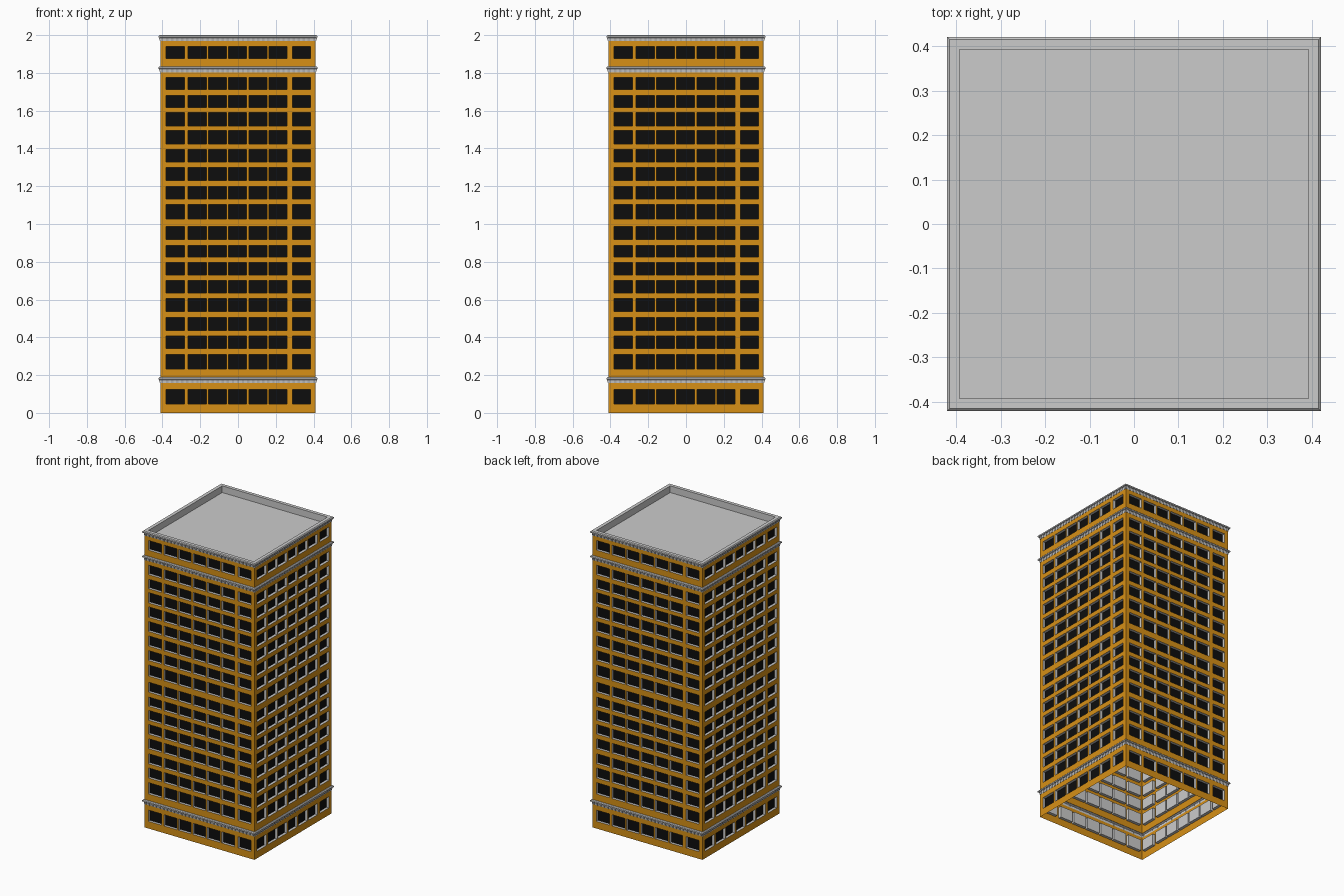
import bpy, bmesh, math
from mathutils import Matrix

if "Cube" in bpy.data.objects:
    bpy.data.objects.remove(bpy.data.objects["Cube"])

WALL, PANE, BACK = 0.41, 0.392, 0.3905

# window columns (left, right) shared by all four sides
COLS = [(-.382, -.283), (-.265, -.167), (-.157, -.062), (-.050, .045),
        (.057, .153), (.165, .260), (.288, .383)]
# window rows (bottom, top) in each wall band
BASE_ROWS = [(.048, .124)]
MAIN_ROWS = [(.233, .309), (.340, .408), (.437, .504), (.538, .605), (.636, .701),
             (.730, .796), (.824, .886), (.919, .986), (1.027, 1.102), (1.133, 1.199),
             (1.229, 1.298), (1.328, 1.395), (1.424, 1.494), (1.520, 1.590),
             (1.616, 1.680), (1.711, 1.775)]
TOP_ROWS = [(1.876, 1.941)]


def material(name, rgb):
    m = bpy.data.materials.new(name)
    m.diffuse_color = (*rgb, 1)
    m.use_nodes = True
    m.node_tree.nodes["Principled BSDF"].inputs["Base Color"].default_value = m.diffuse_color
    return m


def finish(name, bm, mat=None):
    me = bpy.data.meshes.new(name)
    bm.to_mesh(me)
    bm.free()
    ob = bpy.data.objects.new(name, me)
    bpy.context.collection.objects.link(ob)
    if mat:
        me.materials.append(mat)
    return ob


def face(bm, pts):
    return bm.faces.new([bm.verts.new(p) for p in pts])


def four_sides(bm):
    """Copy the front geometry round to the other three sides."""
    src = bm.verts[:] + bm.edges[:] + bm.faces[:]
    for k in (1, 2, 3):
        new = bmesh.ops.duplicate(bm, geom=src)["geom"]
        verts = [g for g in new if isinstance(g, bmesh.types.BMVert)]
        bmesh.ops.rotate(bm, verts=verts, matrix=Matrix.Rotation(k * math.pi / 2, 3, 'Z'))
    bmesh.ops.remove_doubles(bm, verts=bm.verts[:], dist=1e-5)


def rect(bm, u0, u1, z0, z1, d):
    return face(bm, [(u0, -d, z0), (u1, -d, z0), (u1, -d, z1), (u0, -d, z1)])


def wall(name, z0, z1, rows, mat):
    """Thin wall sheet with a grid of window openings."""
    us = [-WALL] + [u for c in COLS for u in c] + [WALL]
    zs = [z0] + [z for r in rows for z in r] + [z1]
    bm = bmesh.new()
    for i in range(len(us) - 1):
        for j in range(len(zs) - 1):
            if not (i % 2 and j % 2):
                rect(bm, us[i], us[i + 1], zs[j], zs[j + 1], WALL)
    four_sides(bm)
    finish(name, bm, mat)


def square_sweep(name, profile, cap=False):
    """Sweep (radius, z) points round the square plan."""
    bm = bmesh.new()
    for (a, za), (b, zb) in zip(profile, profile[1:]):
        face(bm, [(-a, -a, za), (a, -a, za), (b, -b, zb), (-b, -b, zb)])
    four_sides(bm)
    if cap:
        r, z = profile[-1]
        face(bm, [(-r, -r, z), (r, -r, z), (r, r, z), (-r, r, z)])
        bmesh.ops.remove_doubles(bm, verts=bm.verts[:], dist=1e-5)
    finish(name, bm)


def brackets(name, z):
    """Row of small wedge brackets under a cornice lip."""
    bm = bmesh.new()
    n, w = 31, .006
    prof = [(WALL, z), (.413, z), (.4185, z + .017), (WALL, z + .017)]
    for i in range(n):
        u = -.402 + .804 * i / (n - 1)
        a = [bm.verts.new((u - w, -d, h)) for d, h in prof]
        b = [bm.verts.new((u + w, -d, h)) for d, h in prof]
        bm.faces.new(a)
        bm.faces.new(b[::-1])
        for k in range(4):
            m = (k + 1) % 4
            bm.faces.new((a[m], a[k], b[k], b[m]))
    bmesh.ops.recalc_face_normals(bm, faces=bm.faces[:])
    four_sides(bm)
    finish(name, bm)


ochre = material("ochre_wall", (.68, .28, .008))
black = material("dark_glass", (.004, .004, .004))

# walls
wall("base_wall", 0, .157, BASE_ROWS, ochre)
wall("main_wall", .188, 1.805, MAIN_ROWS, ochre)
wall("top_wall", 1.835, 1.968, TOP_ROWS, ochre)

# grey recessed window boxes and dark panes
boxes, panes = bmesh.new(), bmesh.new()
for z0, z1 in BASE_ROWS + MAIN_ROWS + TOP_ROWS:
    for u0, u1 in COLS:
        rect(panes, u0, u1, z0, z1, PANE)
        rect(boxes, u0, u1, z0, z1, BACK).normal_flip()
        c = [(u0, z0), (u1, z0), (u1, z1), (u0, z1)]
        for (a, za), (b, zb) in zip(c, c[1:] + c[:1]):
            face(boxes, [(a, -WALL, za), (b, -WALL, zb), (b, -BACK, zb), (a, -BACK, za)])
four_sides(boxes)
four_sides(panes)
finish("window_recesses", boxes)
finish("window_panes", panes, black)

# cornices, with the top one forming the parapet and sunken roof
for name, z in (("lower_cornice", .157), ("upper_cornice", 1.803)):
    square_sweep(name, [(WALL, z), (.412, z + .017), (.42, z + .019),
                        (.42, z + .027), (.415, z + .032), (WALL, z + .032)])
    brackets(name + "_brackets", z)
square_sweep("parapet_and_roof", [(WALL, 1.968), (.412, 1.985), (.42, 1.987), (.42, 1.995),
                                  (.415, 2.0), (.392, 2.0), (.392, 1.955)], cap=True)
brackets("parapet_brackets", 1.968)
